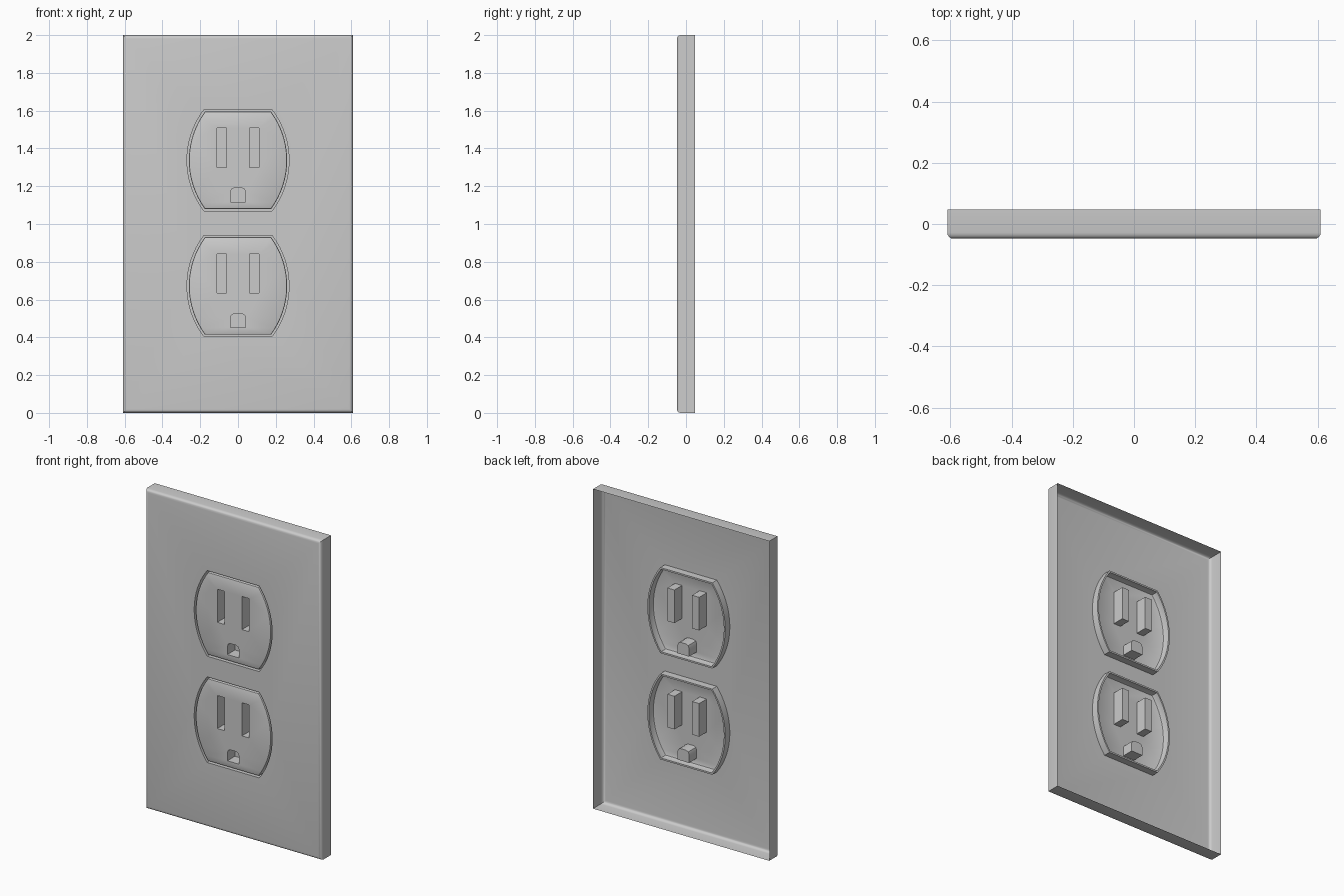
import bpy, bmesh, math

if "Cube" in bpy.data.objects:
    bpy.data.objects.remove(bpy.data.objects["Cube"])

W, D = 0.61, 0.048            # half width and half depth of the plate
CENTRES = (1.337, 0.672)      # heights of the two sockets
GROOVE_Y = -0.003             # bottom of the groove around each socket


def outline(cz, inset, n=16):
    """Socket outline: flat top and bottom, bulging circular sides."""
    h, r, cx = 0.268 - inset, 0.444 - inset, -0.174
    a = math.asin(h / r)
    right = [(cx + r * math.cos(t), r * math.sin(t))
             for t in (-a + 2 * a * i / n for i in range(n + 1))]
    return [(x, cz + z) for x, z in right + [(-x, -z) for x, z in right]]


def rect(x0, x1, z0, z1):
    return [(x0, z0), (x1, z0), (x1, z1), (x0, z1)]


def ring(bm, pts, y):
    return [bm.verts.new((x, y, z)) for x, z in pts]


def bridge(bm, a, b):
    for i in range(len(a)):
        j = (i + 1) % len(a)
        bm.faces.new((a[i], a[j], b[j], b[i]))


def fill(bm, loops):
    """Flat face bounded by the first loop with the other loops as holes."""
    edges = []
    for lp in loops:
        for i in range(len(lp)):
            pair = (lp[i], lp[(i + 1) % len(lp)])
            edges.append(bm.edges.get(pair) or bm.edges.new(pair))
    bmesh.ops.triangle_fill(bm, use_beauty=True, use_dissolve=False,
                            edges=edges, normal=(0, -1, 0))


def finish(bm, name):
    bmesh.ops.recalc_face_normals(bm, faces=bm.faces[:])
    front = min(bm.faces, key=lambda f: f.calc_center_median().y)
    if front.normal.y > 0:
        bmesh.ops.reverse_faces(bm, faces=bm.faces[:])
    me = bpy.data.meshes.new(name)
    bm.to_mesh(me)
    bm.free()
    ob = bpy.data.objects.new(name, me)
    bpy.context.collection.objects.link(ob)
    bpy.context.view_layer.objects.active = ob
    bpy.ops.object.select_all(action='DESELECT')
    ob.select_set(True)
    bpy.ops.object.shade_smooth_by_angle(angle=math.radians(35))
    return ob


# Wall plate: open-backed shell with a rounded front edge and two lipped holes
bm = bmesh.new()
R = 0.02
profile = [(0, D)] + [(R * (1 - math.cos(t)), -D + R * (1 - math.sin(t)))
                      for t in (math.pi / 2 * i / 4 for i in range(5))]
rings = [ring(bm, rect(-W + d, W - d, d, 2 - d), y) for d, y in profile]
for a, b in zip(rings, rings[1:]):
    bridge(bm, a, b)
holes = []
for cz in CENTRES:
    edge = ring(bm, outline(cz, 0), -D)
    bridge(bm, edge, ring(bm, outline(cz, 0), GROOVE_Y))
    holes.append(edge)
fill(bm, [rings[-1]] + holes)
finish(bm, "wall_plate")

# Socket: groove floor, wall, softened edge, face with three blind slots
bm = bmesh.new()
steps = [(0, GROOVE_Y), (0.01, GROOVE_Y), (0.01, -D + 0.006),
         (0.012, -D + 0.002), (0.016, -D)]
rings = [ring(bm, outline(0, d), y) for d, y in steps]
for a, b in zip(rings, rings[1:]):
    bridge(bm, a, b)
ground = [(-0.04, -0.22), (0.04, -0.22), (0.04, -0.168), (0.034, -0.153),
          (0.02, -0.146), (-0.02, -0.146), (-0.034, -0.153), (-0.04, -0.168)]
slots = []
for pts in (rect(-0.11, -0.061, -0.037, 0.17),
            rect(0.061, 0.11, -0.037, 0.17), ground):
    mouth, end = ring(bm, pts, -D), ring(bm, pts, 0.027)
    bridge(bm, mouth, end)
    bm.faces.new(end)
    slots.append(mouth)
fill(bm, [rings[-1]] + slots)
upper = finish(bm, "upper_socket")
upper.location.z = CENTRES[0]

# Second socket shares the same mesh
lower = upper.copy()
lower.name = "lower_socket"
lower.location.z = CENTRES[1]
bpy.context.collection.objects.link(lower)
